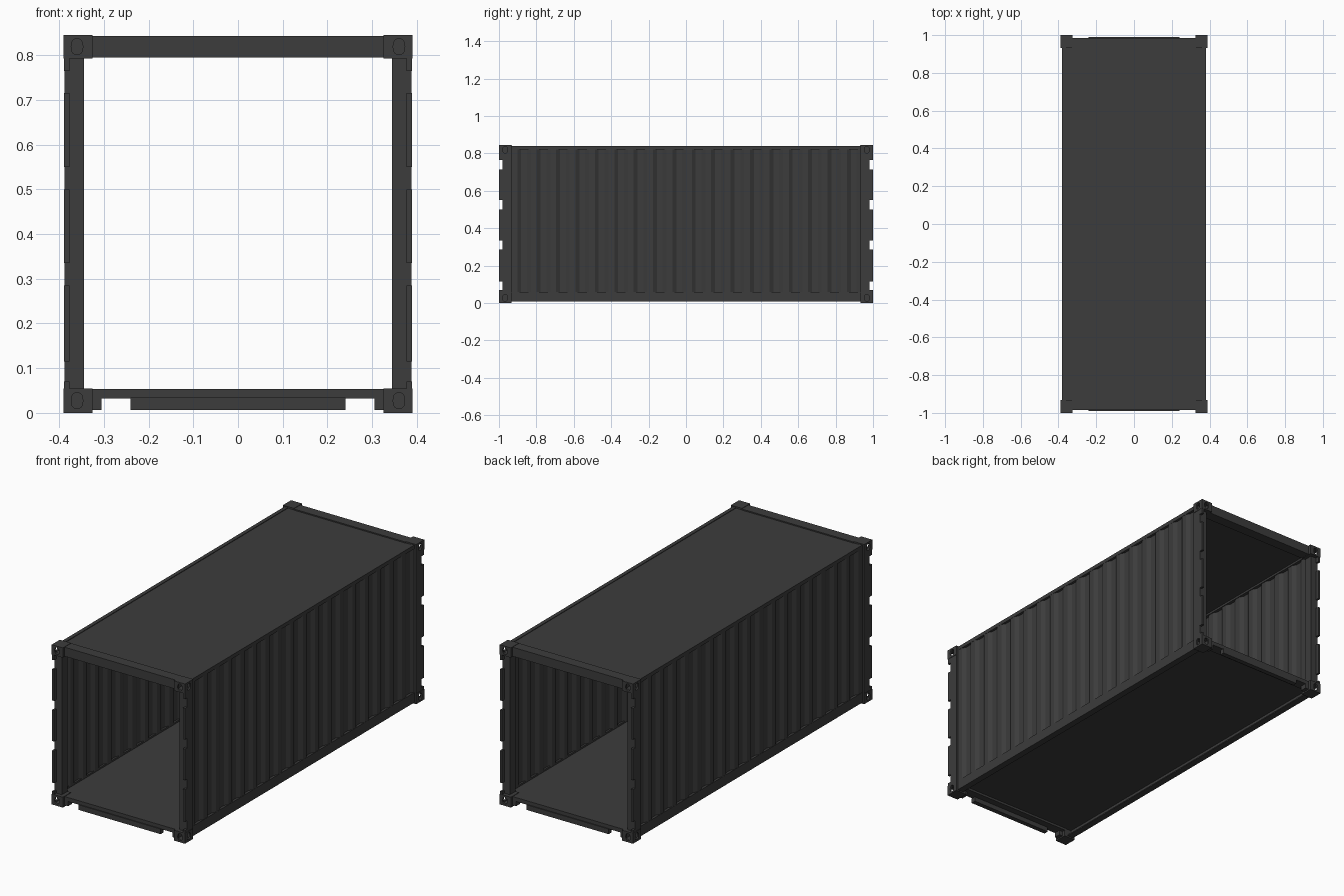
import bpy, bmesh, math
from mathutils import Matrix, Vector

if "Cube" in bpy.data.objects:
    bpy.data.objects.remove(bpy.data.objects["Cube"])

steel = bpy.data.materials.new("dark_steel")
steel.diffuse_color = (0.045, 0.045, 0.045, 1)
steel.use_nodes = True
steel.node_tree.nodes["Principled BSDF"].inputs["Base Color"].default_value = steel.diffuse_color


def finish(name, bm, mirror=(False, False)):
    bmesh.ops.recalc_face_normals(bm, faces=bm.faces)
    me = bpy.data.meshes.new(name)
    bm.to_mesh(me)
    bm.free()
    me.materials.append(steel)
    ob = bpy.data.objects.new(name, me)
    bpy.context.collection.objects.link(ob)
    if any(mirror):
        m = ob.modifiers.new("mirror", 'MIRROR')
        m.use_axis = (mirror[0], mirror[1], False)
        m.use_clip = False
        m.use_mirror_merge = False
    return ob


def add_box(bm, x, y, z):
    c = Vector(((x[0] + x[1]) / 2, (y[0] + y[1]) / 2, (z[0] + z[1]) / 2))
    s = (x[1] - x[0], y[1] - y[0], z[1] - z[0])
    bmesh.ops.create_cube(bm, size=1, matrix=Matrix.Translation(c) @ Matrix.Diagonal((*s, 1)))


def boxes(name, items, mirror=(False, False)):
    bm = bmesh.new()
    for it in items:
        add_box(bm, *it)
    return finish(name, bm, mirror)


def extrude_profile(name, pts, z0, z1, mirror):
    # closed xy profile pulled up along z
    bm = bmesh.new()
    f = bm.faces.new([bm.verts.new((x, y, z0)) for x, y in pts])
    r = bmesh.ops.extrude_face_region(bm, geom=[f])
    top = [v for v in r["geom"] if isinstance(v, bmesh.types.BMVert)]
    bmesh.ops.translate(bm, verts=top, vec=(0, 0, z1 - z0))
    return finish(name, bm, mirror)


def oval_cutter(center, axis):
    # upright oval hole through one casting wall
    bm = bmesh.new()
    rot = Matrix.Rotation(math.pi / 2, 4, 'X') if axis == 'Y' else Matrix.Rotation(math.pi / 2, 4, 'Y')
    bmesh.ops.create_cone(bm, cap_ends=True, segments=16, radius1=0.013, radius2=0.013, depth=0.03, matrix=rot)
    for v in bm.verts:
        v.co.z += 0.005 if v.co.z > 0.0001 else (-0.005 if v.co.z < -0.0001 else 0)
        v.co += Vector(center)
    return finish("hole_cutter", bm)


# hollow corner castings with oval holes in the end and side walls
def casting(name, z0, z1):
    ob = boxes(name, [((0.325, 0.39), (-1, -0.932), (z0, z1))])
    zc = (z0 + z1) / 2
    cutters = [boxes("cavity_cutter", [((0.334, 0.381), (-0.991, -0.941), (z0 + 0.006, z1 - 0.006))]),
               oval_cutter((0.36, -1, zc), 'Y'),
               oval_cutter((0.39, -0.967, zc), 'X')]
    for c in cutters:
        b = ob.modifiers.new("cut", 'BOOLEAN')
        b.operation = 'DIFFERENCE'
        b.solver = 'EXACT'
        b.object = c
        c.hide_render = True
        c.hide_viewport = False
    m = ob.modifiers.new("mirror", 'MIRROR')
    m.use_axis = (True, True, False)
    # bake the result and drop the cutters
    bpy.context.view_layer.update()
    me = bpy.data.meshes.new_from_object(ob.evaluated_get(bpy.context.evaluated_depsgraph_get()))
    ob.modifiers.clear()
    ob.data = me
    for c in cutters:
        bpy.data.objects.remove(c)


casting("bottom_corner_casting", 0.0, 0.055)
casting("top_corner_casting", 0.793, 0.845)

# corner posts: set-back inner column plus an outer flange with four hinge notches
boxes("corner_post", [((0.345, 0.379), (-0.98, -0.932), (0.05, 0.8)),
                      ((0.379, 0.388), (-0.98, -0.932), (0.05, 0.8))], (True, True))
notches = [(0.07, 0.115), (0.285, 0.335), (0.5, 0.55), (0.715, 0.765)]
edges = [0.05] + [e for n in notches for e in n] + [0.8]
boxes("post_flange", [((0.377, 0.389), (-0.999, -0.978), (edges[i], edges[i + 1]))
                      for i in range(0, len(edges), 2)], (True, True))

# end headers and sills; the sill is open at the fork pockets
boxes("end_header", [((-0.327, 0.327), (-0.985, -0.93), (0.795, 0.843))], (False, True))
boxes("end_sill", [((-0.327, 0.327), (-0.985, -0.93), (0.032, 0.053)),
                   ((-0.24, 0.24), (-0.99, -0.965), (0.007, 0.034)),
                   ((0.305, 0.327), (-0.985, -0.95), (0.007, 0.034)),
                   ((-0.327, -0.305), (-0.985, -0.95), (0.007, 0.034))], (False, True))

# long rails
boxes("bottom_side_rail", [((0.366, 0.38), (-0.935, 0.935), (0.007, 0.06)),
                           ((0.345, 0.37), (-0.935, 0.935), (0.007, 0.013))], (True, False))
boxes("top_side_rail", [((0.36, 0.38), (-0.935, 0.935), (0.82, 0.84))], (True, False))

# floor and roof sheets
boxes("floor", [((-0.368, 0.368), (-0.94, 0.94), (0.044, 0.051))])
boxes("roof", [((-0.365, 0.365), (-0.935, 0.935), (0.831, 0.837))])

# corrugated side walls: trapezoid waves
waves, half, x_out, x_in, t = 18, 0.933, 0.379, 0.367, 0.003
pitch = 2 * half / waves
line = []
for i in range(waves):
    y = -half + i * pitch
    line += [(x_out, y), (x_out, y + 0.3 * pitch), (x_in, y + 0.5 * pitch), (x_in, y + 0.8 * pitch)]
line.append((x_out, half))
extrude_profile("corrugated_side_wall", line + [(x - t, y) for x, y in reversed(line)],
                0.055, 0.825, (True, False))
